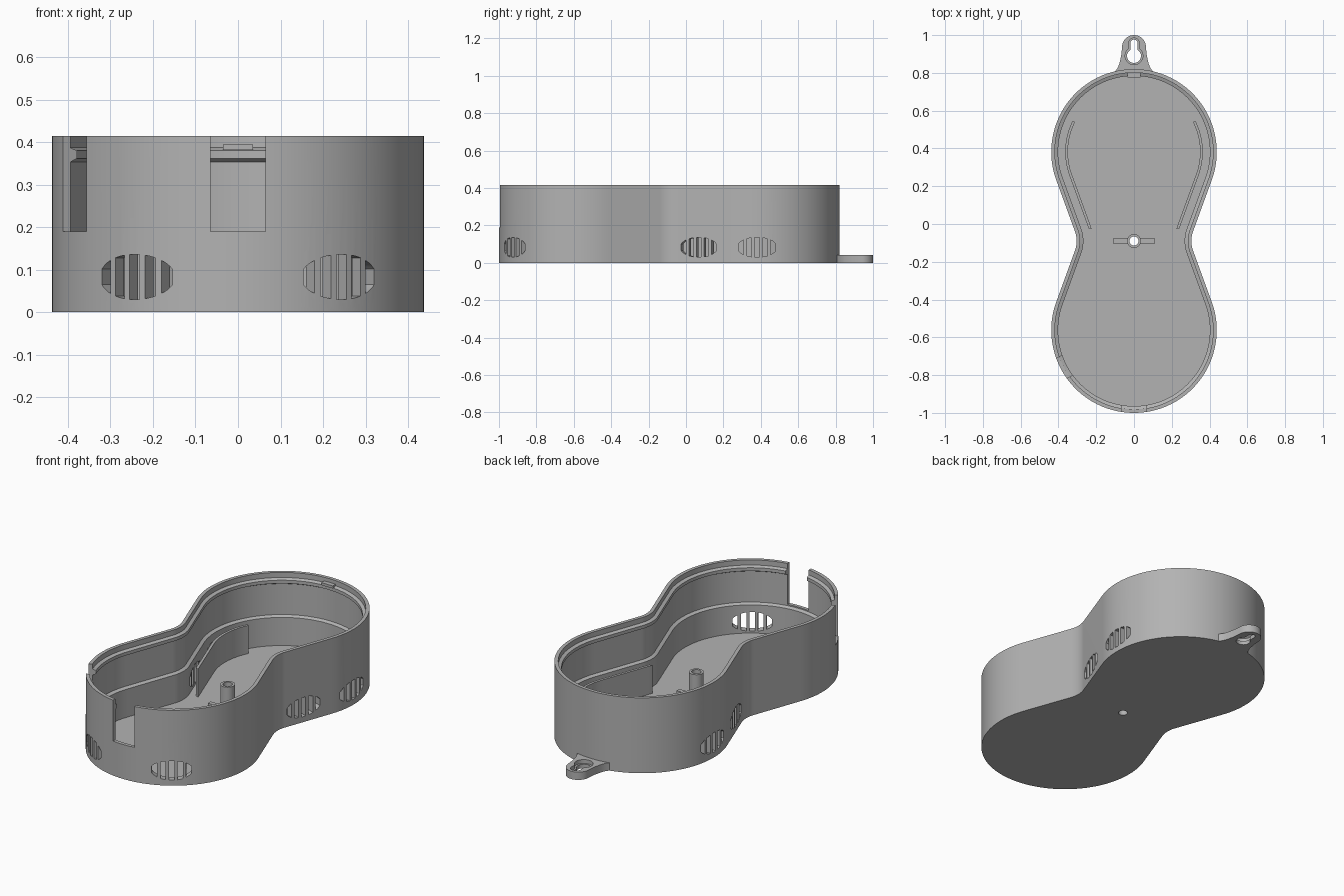
import bpy
import bmesh
from math import sin, cos, pi, radians, sqrt
from mathutils import Matrix, Vector

if "Cube" in bpy.data.objects:
    bpy.data.objects.remove(bpy.data.objects["Cube"])

LOBE, FILLET, TILT = 0.438, 0.15, radians(20)
FRONT_Y, BACK_Y, WAIST_Y = -0.562, 0.382, -0.09
HALF = BACK_Y - WAIST_Y
HEIGHT, FLOOR, DECK = 0.415, 0.02, 0.175

grey = bpy.data.materials.new("grey plastic")
grey.use_nodes = True
grey.diffuse_color = (0.45, 0.45, 0.45, 1)
grey.node_tree.nodes["Principled BSDF"].inputs["Base Color"].default_value = grey.diffuse_color


def finish(bm, name):
    bmesh.ops.recalc_face_normals(bm, faces=bm.faces)
    mesh = bpy.data.meshes.new(name)
    bm.to_mesh(mesh)
    bm.free()
    mesh.materials.append(grey)
    obj = bpy.data.objects.new(name, mesh)
    bpy.context.collection.objects.link(obj)
    return obj


def prism(bm, points, low, high, matrix=Matrix()):
    """Closed prism over a flat outline."""
    rings = [[bm.verts.new(matrix @ Vector((x, y, z))) for x, y in points] for z in (low, high)]
    bm.faces.new(rings[0][::-1])
    bm.faces.new(rings[1])
    bridge(bm, *rings)


def bridge(bm, a, b):
    for i in range(len(a)):
        j = (i + 1) % len(a)
        bm.faces.new((a[i], a[j], b[j], b[i]))


def arc(cx, cy, r, start, end, n):
    return [(cx + r * cos(start + (end - start) * i / n),
             cy + r * sin(start + (end - start) * i / n)) for i in range(n + 1)]


def circle(cx, cy, r, n=32):
    return arc(cx, cy, r, 0, 2 * pi, n)[:-1]


def rect(x0, x1, y0, y1):
    return [(x0, y0), (x1, y0), (x1, y1), (x0, y1)]


def side(inset):
    """Left half of the two-lobed outline, front to back."""
    cx = (LOBE + FILLET - HALF * sin(TILT)) / cos(TILT)
    return (arc(0, FRONT_Y, LOBE - inset, -pi / 2, TILT, 40)
            + arc(cx, WAIST_Y, FILLET + inset, pi + TILT, pi - TILT, 16)
            + arc(0, BACK_Y, LOBE - inset, -TILT, pi / 2, 40))


def outline(inset):
    half = side(inset)
    return half + [(-x, y) for x, y in half[-2:0:-1]]


def cut(obj, cutter):
    mod = obj.modifiers.new("cut", "BOOLEAN")
    mod.operation, mod.solver, mod.object = "DIFFERENCE", "EXACT", cutter
    cutter.hide_render = True
    bpy.context.view_layer.objects.active = obj
    bpy.ops.object.modifier_apply(modifier=mod.name)
    bpy.data.objects.remove(cutter)


def smooth(obj):
    bpy.ops.object.select_all(action="DESELECT")
    obj.select_set(True)
    bpy.context.view_layer.objects.active = obj
    bpy.ops.object.shade_smooth_by_angle(angle=radians(25))


# Tray: wall section with snap bead and lower step, swept round the outline
section = [(0, 0), (0, HEIGHT), (0.019, HEIGHT), (0.019, 0.387), (0.036, 0.38),
           (0.036, 0.362), (0.019, 0.353), (0.019, DECK + 0.008), (0.036, DECK), (0.036, FLOOR)]
bm = bmesh.new()
rings = [[bm.verts.new((x, y, z)) for x, y in outline(inset)] for inset, z in section]
for a, b in zip(rings, rings[1:]):
    bridge(bm, a, b)
bm.faces.new(rings[0])
bm.faces.new(rings[-1])
tray = finish(bm, "tray")

# Cutters: cable notches, screw hole and slotted oval vents
bm = bmesh.new()
prism(bm, rect(-0.065, 0.065, -1.1, -0.9), 0.19, 0.5)
notch = Matrix.Translation((0, FRONT_Y, 0)) @ Matrix.Rotation(pi + radians(27.8), 4, "Z")
prism(bm, rect(0.33, 0.5, -0.059, 0.059), 0.19, 0.5, notch)
prism(bm, circle(0, WAIST_Y, 0.024), -0.1, 0.1)


def vent(bm, x, y, angle):
    # local x runs along the wall, local y up, local z out of the wall
    frame = Matrix.Translation((x, y, 0.083)) @ Matrix.Rotation(angle, 4, "Z") \
        @ Matrix(((0, 0, 1, 0), (1, 0, 0, 0), (0, 1, 0, 0), (0, 0, 0, 1)))
    for k in range(-2, 3):
        us = [k * 0.043 - 0.0135 + 0.027 * i / 6 for i in range(7)]
        us = [max(-0.104, min(0.104, u)) for u in us]
        top = [(u, 0.053 * sqrt(1 - (u / 0.106) ** 2)) for u in us]
        prism(bm, [(u, -v) for u, v in top] + top[::-1], -0.07, 0.06, frame)


front = radians(-56.2)
d = BACK_Y - 0.068
vents = [(LOBE * cos(front), FRONT_Y + LOBE * sin(front), front),
         ((LOBE - d * sin(TILT)) / cos(TILT), 0.068, -TILT),
         (LOBE, 0.38, 0)]
for x, y, angle in vents:
    vent(bm, x, y, angle)
    vent(bm, -x, y, pi - angle)
cut(tray, finish(bm, "tray_cutter"))
smooth(tray)

# Curved inner ribs following the back lobe
outer, inner = ([p for p in side(inset) if -0.03 < p[1] < 0.55] for inset in (0.074, 0.088))
for sign, name in ((1, "left_rib"), (-1, "right_rib")):
    bm = bmesh.new()
    prism(bm, [(sign * x, y) for x, y in outer + inner[::-1]], FLOOR, DECK)
    smooth(finish(bm, name))

# Hollow screw post with low side fins
bm = bmesh.new()
tube = [[bm.verts.new((x, y, z)) for x, y in circle(0, WAIST_Y, r)]
        for r, z in ((0.037, FLOOR), (0.037, DECK), (0.024, DECK), (0.024, FLOOR))]
for i in range(4):
    bridge(bm, tube[i], tube[(i + 1) % 4])
smooth(finish(bm, "screw_post"))
for sign, name in ((1, "left_fin"), (-1, "right_fin")):
    bm = bmesh.new()
    prism(bm, rect(sign * 0.034, sign * 0.112, WAIST_Y - 0.012, WAIST_Y + 0.012), FLOOR, 0.045)
    finish(bm, name)

# Snap tab on the bead at the back
bm = bmesh.new()
prism(bm, rect(-0.035, 0.035, 0.775, 0.803), 0.381, 0.395)
finish(bm, "snap_tab")

# Hanging ear with flared base and keyhole
flare = [(0.1, 0.808), (0.087, 0.825), (0.077, 0.85), (0.068, 0.89)]
ear = flare + arc(0, 0.937, 0.063, 0, pi, 24) + [(-x, y) for x, y in flare[::-1]]
bm = bmesh.new()
prism(bm, ear, 0, 0.043)
hanger = finish(bm, "hanging_ear")


def keyhole(big, small):
    a = math_angle = pi / 2 - small / big * 1.05
    return arc(0, 0.89, big, pi - a, 2 * pi + a, 28) + arc(0, 0.957, small, 0, pi, 14)


for size, low in (((0.037, 0.019), -0.1), ((0.047, 0.028), 0.022)):
    bm = bmesh.new()
    prism(bm, keyhole(*size), low, 0.1)
    cut(hanger, finish(bm, "keyhole_cutter"))
smooth(hanger)
